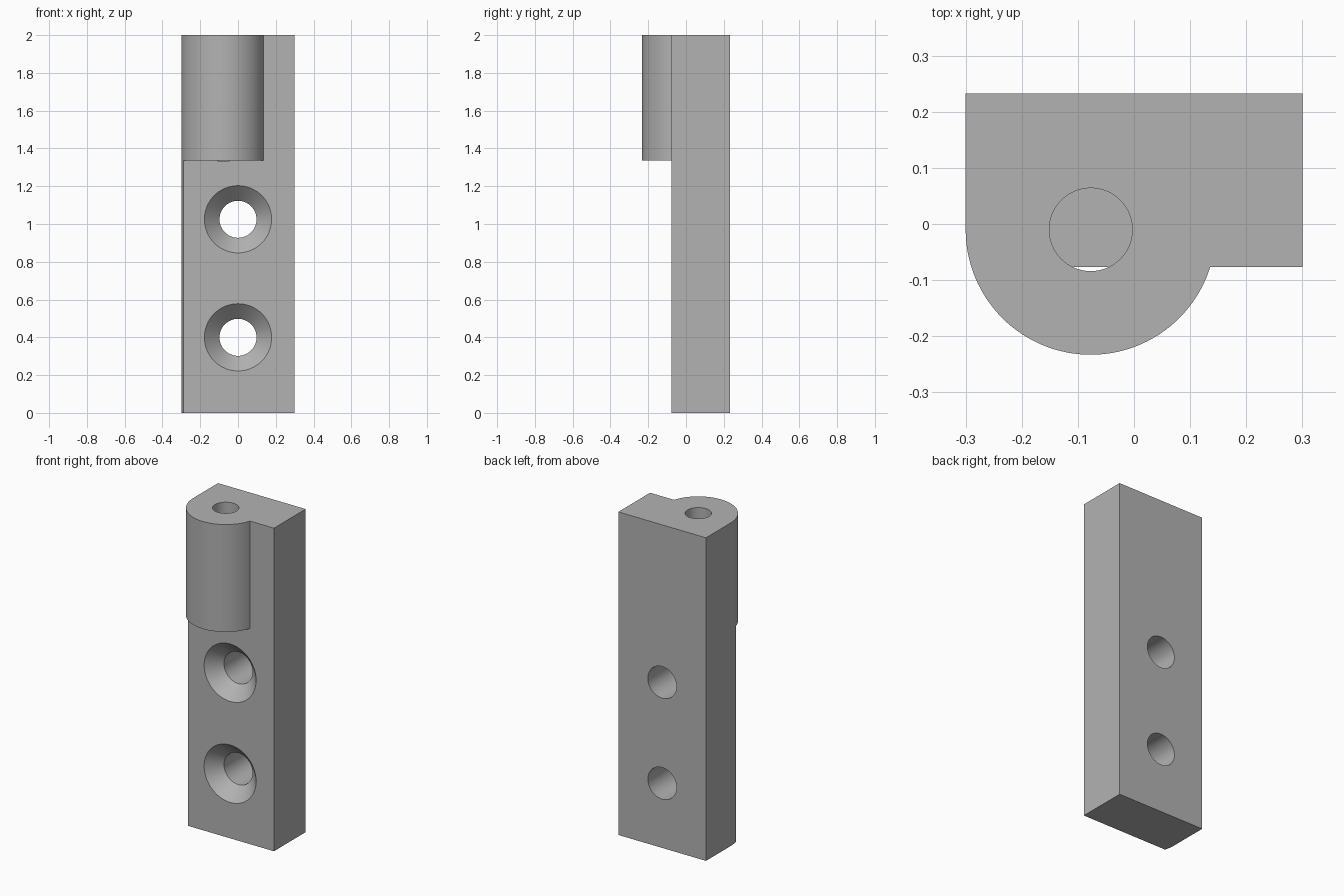
import bpy, bmesh, math
from mathutils import Matrix, Vector

if "Cube" in bpy.data.objects:
    bpy.data.objects.remove(bpy.data.objects["Cube"])

HALF_W, BACK, FRONT, HEIGHT = 0.3, 0.233, -0.077, 2.0
BARREL_R, BARREL_Z = 0.223, 1.335
AXIS = Vector((-HALF_W + BARREL_R, -0.01))
PIN_R = 0.074
SCREW_R, SINK_R = 0.098, 0.178
SCREW_Z = (0.4, 1.025)

grey = bpy.data.materials.new("plain grey")
grey.use_nodes = True
grey.diffuse_color = (0.45, 0.45, 0.45, 1)
grey.node_tree.nodes["Principled BSDF"].inputs["Base Color"].default_value = grey.diffuse_color


def make_object(name, bm):
    bmesh.ops.recalc_face_normals(bm, faces=bm.faces)
    mesh = bpy.data.meshes.new(name)
    bm.to_mesh(mesh)
    bm.free()
    mesh.materials.append(grey)
    obj = bpy.data.objects.new(name, mesh)
    bpy.context.collection.objects.link(obj)
    return obj


def prism(name, outline, z0, z1):
    """Extrude a flat outline upwards from z0 to z1."""
    bm = bmesh.new()
    face = bm.faces.new([bm.verts.new((x, y, z0)) for x, y in outline])
    top = bmesh.ops.extrude_face_region(bm, geom=[face])["geom"]
    bmesh.ops.translate(bm, vec=(0, 0, z1 - z0),
                        verts=[v for v in top if isinstance(v, bmesh.types.BMVert)])
    return make_object(name, bm)


def lathe(name, profile, place, sides=64):
    """Closed round solid from (radius, height) rings."""
    bm = bmesh.new()
    rings = [[bm.verts.new((r * math.cos(a), r * math.sin(a), h))
              for a in (math.tau * i / sides for i in range(sides))]
             for r, h in profile]
    for low, high in zip(rings, rings[1:]):
        for i in range(sides):
            j = (i + 1) % sides
            bm.faces.new((low[i], low[j], high[j], high[i]))
    bm.faces.new(rings[0])
    bm.faces.new(rings[-1])
    bm.transform(place)
    return make_object(name, bm)


def cut(target, cutter):
    mod = target.modifiers.new(cutter.name, "BOOLEAN")
    mod.operation, mod.solver, mod.object = "DIFFERENCE", "EXACT", cutter
    bpy.context.view_layer.objects.active = target
    bpy.ops.object.modifier_apply(modifier=mod.name)
    bpy.data.objects.remove(cutter)


# Full-height block with the barrel arc along its left front
end = math.tau + math.asin((FRONT - AXIS.y) / BARREL_R)
steps = 64
arc = [(AXIS.x + BARREL_R * math.cos(a), AXIS.y + BARREL_R * math.sin(a))
       for a in (math.pi + (end - math.pi) * i / steps for i in range(steps + 1))]
outline = [(HALF_W, FRONT), (HALF_W, BACK), (-HALF_W, BACK)] + arc
body = prism("hinge_body", outline, 0, HEIGHT)

# Trim the barrel away below its lower end, leaving the flat plate
trim = [(-1, -1), (1, -1), (1, FRONT), (-1, FRONT)]
cut(body, prism("trim", trim, -1, BARREL_Z))

# Pin bore down the barrel
cut(body, lathe("pin_bore", [(PIN_R, BARREL_Z - 0.001), (PIN_R, HEIGHT + 0.1)],
                Matrix.Translation((AXIS.x, AXIS.y, 0))))

# Countersunk screw holes through the plate
sink = SINK_R - SCREW_R
for z in SCREW_Z:
    place = Matrix.Translation((0, FRONT, z)) @ Matrix.Rotation(-math.pi / 2, 4, "X")
    cut(body, lathe("screw_hole", [(SINK_R + 0.02, -0.02), (SCREW_R, sink), (SCREW_R, 0.5)], place))

# Smooth the round walls, keep the edges crisp
bpy.ops.object.select_all(action="DESELECT")
body.select_set(True)
bpy.context.view_layer.objects.active = body
bpy.ops.object.shade_smooth_by_angle(angle=math.radians(30))
